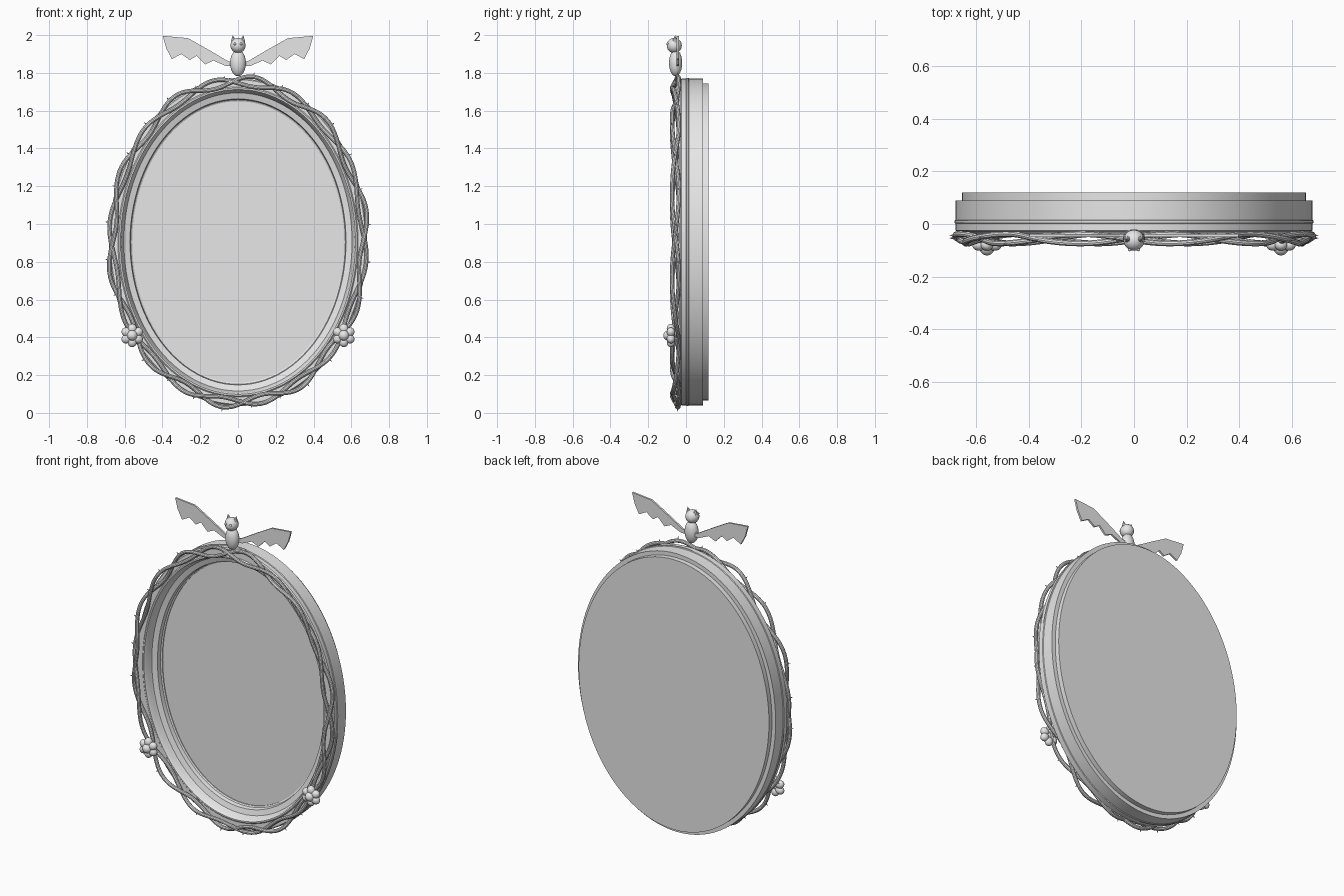
import bpy, bmesh, math
from mathutils import Vector, Matrix

if "Cube" in bpy.data.objects:
    bpy.data.objects.remove(bpy.data.objects["Cube"])

CZ, RX, RZ = 0.905, 0.68, 0.865      # oval centre height and half sizes
SEG = 96

grey = bpy.data.materials.new("plain grey")
grey.diffuse_color = (0.8, 0.8, 0.8, 1)
grey.use_nodes = True
grey.node_tree.nodes["Principled BSDF"].inputs["Base Color"].default_value = grey.diffuse_color


def finish(name, bm, smooth=True):
    bmesh.ops.recalc_face_normals(bm, faces=bm.faces)
    me = bpy.data.meshes.new(name)
    bm.to_mesh(me)
    bm.free()
    ob = bpy.data.objects.new(name, me)
    bpy.context.collection.objects.link(ob)
    me.materials.append(grey)
    if smooth:
        bpy.ops.object.select_all(action='DESELECT')
        ob.select_set(True)
        bpy.context.view_layer.objects.active = ob
        bpy.ops.object.shade_smooth_by_angle(angle=math.radians(35))
    return ob


def oval_loft(name, profile, closed=False, cap=False):
    """Sweep (inset, y) points round the oval."""
    bm = bmesh.new()
    rings = []
    for d, y in profile:
        rings.append([bm.verts.new(((RX - d) * math.cos(a), y, CZ + (RZ - d) * math.sin(a)))
                      for a in (2 * math.pi * i / SEG for i in range(SEG))])
    pairs = list(zip(rings, rings[1:]))
    if closed:
        pairs.append((rings[-1], rings[0]))
    for p, q in pairs:
        for i in range(SEG):
            j = (i + 1) % SEG
            bm.faces.new((p[i], p[j], q[j], q[i]))
    if cap:
        bm.faces.new(rings[0])
        bm.faces.new(rings[-1])
    return finish(name, bm)


def ball(bm, loc, size, rot=0):
    m = (Matrix.Translation(loc) @ Matrix.Rotation(rot, 4, 'Y')
         @ Matrix.Diagonal((*size, 1)))
    bmesh.ops.create_uvsphere(bm, u_segments=20, v_segments=12, radius=1, matrix=m)


def spike(bm, loc, direction, radius, length, sides=8):
    d = Vector(direction).normalized()
    m = Matrix.Translation(Vector(loc) + d * length / 2) @ d.to_track_quat('Z', 'Y').to_matrix().to_4x4()
    bmesh.ops.create_cone(bm, cap_ends=True, segments=sides, radius1=radius, radius2=0,
                          depth=length, matrix=m)


# Oval frame with side bead, raised front ridge and stepped inner wall
oval_loft("frame", [(0, .09), (0, .016), (-.004, .013), (-.004, .004), (0, .001),
                    (0, -.024), (.006, -.03), (.044, -.03), (.05, -.036), (.058, -.036),
                    (.064, -.028), (.07, 0), (.076, .015), (.108, .025), (.112, .05),
                    (.12, .055), (.12, .09)], closed=True)
oval_loft("glass", [(.115, .06), (.115, .085)], cap=True)
oval_loft("back_plate", [(.025, .085), (.025, .12)], cap=True)


# Two vines winding round each other over the front of the frame
def vine_point(t, side):
    wave = math.cos(10 * (t - math.radians(83)))
    s = 0.985 + 0.033 * wave if side > 0 else 0.981 - 0.025 * wave
    y = -0.056 + side * 0.018 * math.sin(6 * (t - math.radians(3)))
    return Vector((RX * s * math.cos(t), y, CZ + RZ * s * math.sin(t)))


for side, name in ((1, "vine_outer"), (-1, "vine_inner")):
    bm = bmesh.new()
    n, k, r = 240, 10, 0.0115
    rings = []
    for i in range(n):
        t = 2 * math.pi * i / n
        p = vine_point(t, side)
        tangent = (vine_point(t + .01, side) - vine_point(t - .01, side)).normalized()
        u = tangent.cross(Vector((0, 1, 0))).normalized()
        v = tangent.cross(u)
        rings.append([bm.verts.new(p + r * (u * math.cos(a) + v * math.sin(a)))
                      for a in (2 * math.pi * j / k for j in range(k))])
    for i in range(n):
        p, q = rings[i], rings[(i + 1) % n]
        for j in range(k):
            m = (j + 1) % k
            bm.faces.new((p[j], p[m], q[m], q[j]))
    finish(name, bm)

# Thorns pointing outward along the vines
bm = bmesh.new()
for i in range(28):
    t = math.radians(6 + i * 360 / 28)
    p = max((vine_point(t, s) for s in (1, -1)), key=lambda q: (q - Vector((0, 0, CZ))).length)
    out = Vector((math.cos(t) / RX, -0.3, math.sin(t) / RZ))
    spike(bm, p, out, 0.007, 0.026)
finish("thorns", bm)

# Round-petalled flowers on both lower sides
for side, name in ((-1, "flower_left"), (1, "flower_right")):
    bm = bmesh.new()
    c = Vector((side * 0.56, -0.08, 0.41))
    ball(bm, c + Vector((0, -.012, 0)), (.028, .028, .028))
    for i in range(6):
        a = math.pi / 6 + i * math.pi / 3
        ball(bm, c + Vector((.035 * math.cos(a), 0, .035 * math.sin(a))), (.027, .022, .024), -a)
    finish(name, bm)

# Bat: body, head, ears, eyes
bm = bmesh.new()
ball(bm, (0, -.055, 1.852), (.042, .035, .07))
finish("bat_body", bm)
bm = bmesh.new()
ball(bm, (0, -.062, 1.945), (.04, .04, .04))
finish("bat_head", bm)
bm = bmesh.new()
for s in (-1, 1):
    spike(bm, (s * .022, -.058, 1.965), (s * .2, 0, 1), .016, .035)
finish("bat_ears", bm)
bm = bmesh.new()
for s in (-1, 1):
    ball(bm, (s * .016, -.097, 1.953), (.007, .007, .007))
finish("bat_eyes", bm)

# Bat wings: thin scalloped plates, mirrored
wing = [(.02, 1.855), (.053, 1.862), (.16, 1.925), (.265, 1.984), (.398, 1.996), (.38, 1.93),
        (.35, 1.873), (.30, 1.90), (.255, 1.868), (.22, 1.89), (.175, 1.845),
        (.13, 1.865), (.063, 1.836), (.02, 1.835)]
for s, name in ((-1, "wing_left"), (1, "wing_right")):
    bm = bmesh.new()
    front, back = ([bm.verts.new((s * x, y, z)) for x, z in wing] for y in (-.05, -.038))
    bm.faces.new(front)
    bm.faces.new(back)
    for i in range(len(wing)):
        j = (i + 1) % len(wing)
        bm.faces.new((front[i], front[j], back[j], back[i]))
    finish(name, bm, smooth=False)
